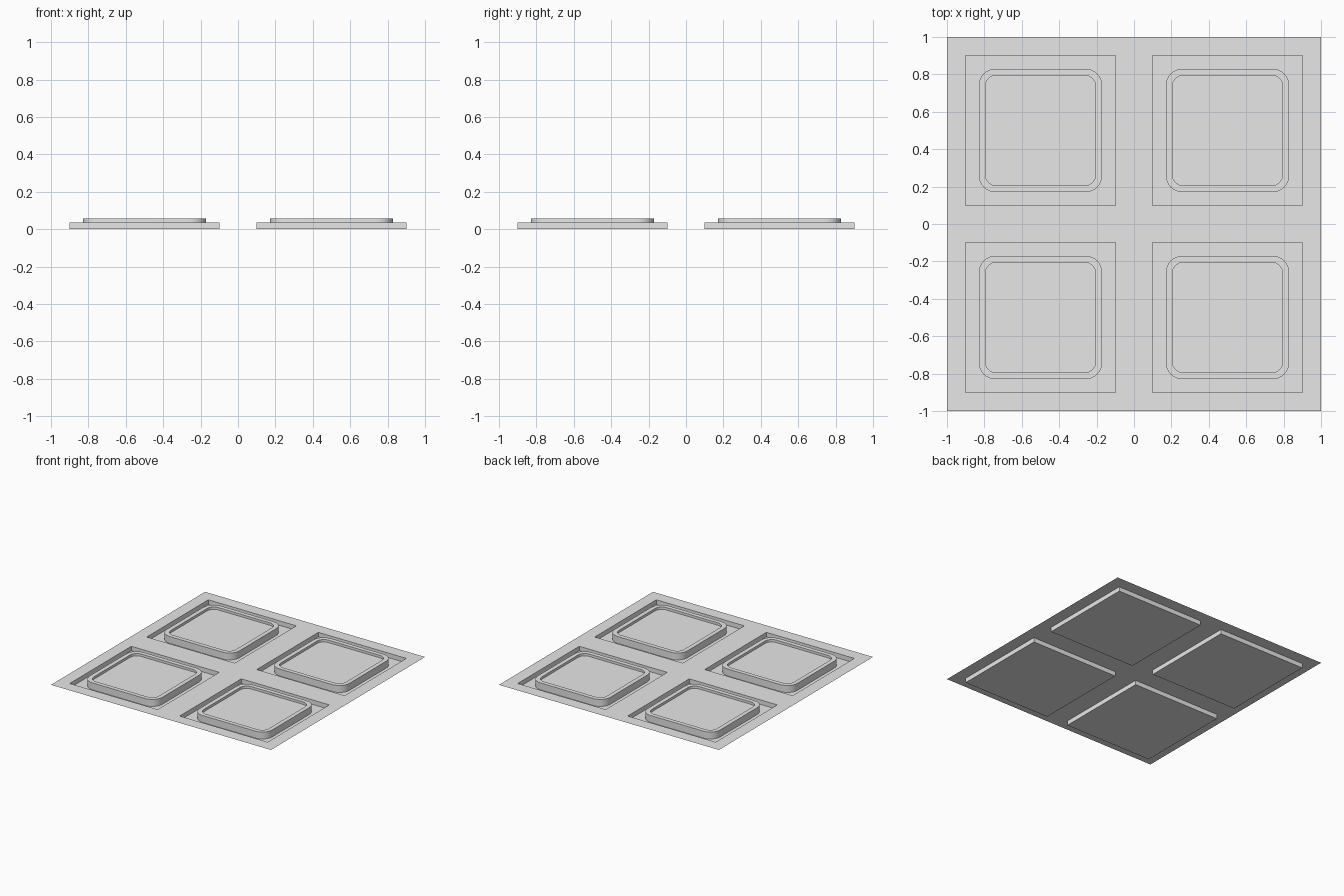
import bpy, bmesh, math
from mathutils import Vector

SHEET_Z, RIM_Z, PANEL_Z = 0.037, 0.057, 0.037

cube = bpy.data.objects.get("Cube")
if cube:
    bpy.data.objects.remove(cube, do_unlink=True)

grey = bpy.data.materials.new("light grey")
grey.use_nodes = True
grey.diffuse_color = (0.8, 0.8, 0.8, 1)
grey.node_tree.nodes["Principled BSDF"].inputs["Base Color"].default_value = (0.8, 0.8, 0.8, 1)


def add_object(name, bm, location=(0, 0, 0)):
    mesh = bpy.data.meshes.new(name)
    bm.to_mesh(mesh)
    bm.free()
    mesh.materials.append(grey)
    obj = bpy.data.objects.new(name, mesh)
    obj.location = location
    bpy.context.collection.objects.link(obj)
    return obj


def rounded_square(bm, half, radius, z, steps=8):
    """Loop of vertices around a square with rounded corners."""
    verts = []
    for corner in range(4):
        middle = math.radians(45 + 90 * corner)
        centre = Vector((math.cos(middle), math.sin(middle), 0)) * (half - radius) * math.sqrt(2)
        for i in range(steps + 1):
            a = math.radians(90 * corner + 90 * i / steps)
            verts.append(bm.verts.new(centre + Vector((math.cos(a) * radius, math.sin(a) * radius, z))))
    return verts


# Thin sheet with four sloping trays pressed down into it
bm = bmesh.new()
stops = (-1, -0.9, -0.1, 0.1, 0.9, 1)
grid = [[bm.verts.new((x, y, SHEET_Z)) for x in stops] for y in stops]
trays = []
for r in range(5):
    for c in range(5):
        face = bm.faces.new((grid[r][c], grid[r][c + 1], grid[r + 1][c + 1], grid[r + 1][c]))
        if r in (1, 3) and c in (1, 3):
            trays.append(face)
bmesh.ops.inset_individual(bm, faces=trays, thickness=0.05)
for face in trays:
    for v in face.verts:
        v.co.z = 0
add_object("tray_sheet", bm)

# Raised rounded pad with a rim and a sunken panel in each tray
for side, x in (("left", 0.5), ("right", -0.5)):
    for end, y in (("front", -0.5), ("back", 0.5)):
        bm = bmesh.new()
        loops = [rounded_square(bm, half, radius, z) for half, radius, z in (
            (0.33, 0.09, 0), (0.33, 0.09, RIM_Z), (0.295, 0.06, RIM_Z), (0.295, 0.06, PANEL_Z))]
        for low, high in zip(loops, loops[1:]):
            for i in range(len(low)):
                j = (i + 1) % len(low)
                bm.faces.new((low[i], low[j], high[j], high[i]))
        bm.faces.new(loops[-1])
        pad = add_object(f"{end}_{side}_pad", bm, (x, y, 0))
        bpy.ops.object.select_all(action="DESELECT")
        pad.select_set(True)
        bpy.context.view_layer.objects.active = pad
        bpy.ops.object.shade_smooth_by_angle(angle=math.radians(30))
